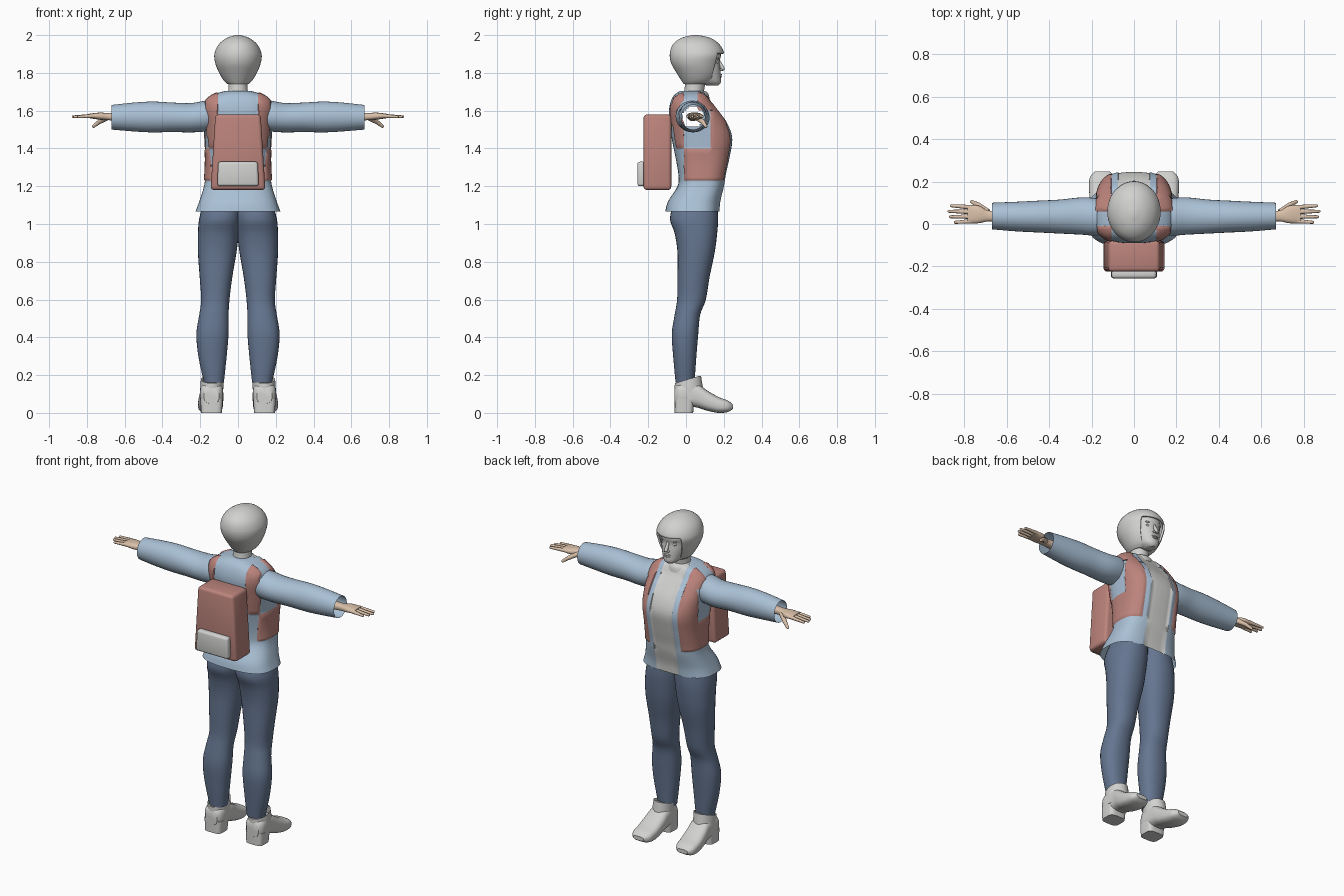
import bpy, bmesh, math
from mathutils import Vector, Matrix

if "Cube" in bpy.data.objects:
    bpy.data.objects.remove(bpy.data.objects["Cube"])


def material(name, r, g, b):
    mat = bpy.data.materials.new(name)
    mat.use_nodes = True
    mat.diffuse_color = (r, g, b, 1)
    mat.node_tree.nodes["Principled BSDF"].inputs["Base Color"].default_value = (r, g, b, 1)
    return mat


BLUE = material("light denim blue", .40, .53, .67)
RED = material("dusty red", .50, .23, .20)
NAVY = material("trouser navy", .13, .18, .28)
GREY = material("pale grey", .64, .64, .63)
SKIN = material("skin", .70, .53, .40)


def finish(name, bm, mats, mirror=False, angle=40):
    """Turn a bmesh into a smooth-shaded object."""
    mesh = bpy.data.meshes.new(name)
    bm.to_mesh(mesh)
    bm.free()
    for mat in mats:
        mesh.materials.append(mat)
    mesh.shade_smooth()
    mesh.set_sharp_from_angle(angle=math.radians(angle))
    ob = bpy.data.objects.new(name, mesh)
    bpy.context.collection.objects.link(ob)
    if mirror:
        ob.modifiers.new("mirror", 'MIRROR')
    return ob


def spline(a, b, c, d, t):
    return b + t / 2 * (c - a + t * (2 * a - 5 * b + 4 * c - d + t * (3 * (b - c) + d - a)))


def loft(rings, axis='z', power=2, sides=32, steps=4, caps=(True, True)):
    """Rings are (position, low a, high a, low b, high b) along an axis."""
    rows = []
    last = len(rings) - 1
    for i in range(last):
        four = [rings[max(i - 1, 0)], rings[i], rings[i + 1], rings[min(i + 2, last)]]
        rows += [[spline(*v, s / steps) for v in zip(*four)] for s in range(steps)]
    rows.append(list(rings[-1]))
    bm = bmesh.new()
    loops = []
    for t, a0, a1, b0, b1 in rows:
        loop = []
        for k in range(sides):
            ang = math.tau * k / sides
            c, s = math.cos(ang), math.sin(ang)
            a = (a0 + a1) / 2 + (a1 - a0) / 2 * math.copysign(abs(c) ** (2 / power), c)
            b = (b0 + b1) / 2 + (b1 - b0) / 2 * math.copysign(abs(s) ** (2 / power), s)
            loop.append(bm.verts.new({'x': (t, a, b), 'y': (a, t, b), 'z': (a, b, t)}[axis]))
        loops.append(loop)
    for lo, hi in zip(loops, loops[1:]):
        for k in range(sides):
            n = (k + 1) % sides
            bm.faces.new((lo[k], lo[n], hi[n], hi[k]))
    for use, loop in zip(caps, (loops[0], loops[-1])):
        if use:
            bm.faces.new(loop)
    bmesh.ops.recalc_face_normals(bm, faces=bm.faces)
    return bm


def even(rings):
    """Rings given by half width, symmetric about the middle."""
    return [(z, -w, w, lo, hi) for z, w, lo, hi in rings]


def cut(bm, co, normal):
    bmesh.ops.bisect_plane(bm, geom=bm.verts[:] + bm.edges[:] + bm.faces[:],
                           plane_co=co, plane_no=normal)


def drop(bm, test):
    bmesh.ops.delete(bm, geom=[f for f in bm.faces if test(f.calc_center_median())], context='FACES')


def rod(bm, p, q, r0, r1):
    """Tapered rod with a rounded tip."""
    p, q = Vector(p), Vector(q)
    turn = (q - p).to_track_quat('Z', 'Y').to_matrix().to_4x4()
    bmesh.ops.create_cone(bm, cap_ends=True, segments=12, radius1=r0, radius2=r1,
                          depth=(q - p).length, matrix=Matrix.Translation((p + q) / 2) @ turn)
    bmesh.ops.create_uvsphere(bm, u_segments=12, v_segments=8, radius=r1,
                              matrix=Matrix.Translation(q) @ turn)


def blob(bm, centre, size):
    bmesh.ops.create_uvsphere(bm, u_segments=16, v_segments=10, radius=1,
                              matrix=Matrix.Translation(centre) @ Matrix.Diagonal((*size, 1)))


# Jacket with shirt front and harness panels
bm = loft(even([(1.065, .225, -.11, .18), (1.12, .205, -.095, .185), (1.2, .18, -.045, .205),
                (1.26, .173, -.04, .215), (1.35, .17, -.055, .235), (1.45, .175, -.075, .25),
                (1.53, .18, -.085, .225), (1.6, .185, -.09, .175), (1.65, .175, -.08, .135),
                (1.685, .13, -.06, .115), (1.705, .065, -.03, .1)]),
          power=2.8, sides=64, steps=5, caps=(False, True))
for x in (.075, .105, .17):
    cut(bm, (x, 0, 0), (1, 0, 0))
    cut(bm, (-x, 0, 0), (1, 0, 0))
for y in (-.01, .06, .13):
    cut(bm, (0, y, 0), (0, 1, 0))
for z in (1.23, 1.4, 1.6):
    cut(bm, (0, 0, z), (0, 0, 1))


def torso_colour(c):
    x = abs(c.x)
    if x < .075 and c.y > .06:
        return 2
    if c.z < 1.23 or x < .105:
        return 0
    if c.z < 1.4:
        return int(c.y > -.01)
    front = c.y > (.06 if c.z > 1.6 else .13)
    back = c.y < -.01 and x < .17
    return int(front or back)


for f in bm.faces:
    f.material_index = torso_colour(f.calc_center_median())
bm.normal_update()
for v in bm.verts:
    kinds = {f.material_index for f in v.link_faces}
    if kinds == {1}:
        v.co += v.normal * .006
    elif kinds == {2}:
        v.co -= v.normal * .005
drop(bm, lambda c: abs(c.x) > .1 and math.hypot(c.y - .035, c.z - 1.565) < .055)
finish("jacket_body", bm, [BLUE, RED, GREY], angle=60)

# Open sleeves
bm = loft([(.1, -.04, .1, 1.5, 1.64), (.17, -.055, .12, 1.49, 1.652), (.25, -.05, .125, 1.485, 1.64),
           (.35, -.045, .115, 1.487, 1.643), (.45, -.04, .11, 1.485, 1.648),
           (.55, -.035, .105, 1.49, 1.643), (.67, -.025, .1, 1.5, 1.63)],
          axis='x', caps=(False, False))
finish("sleeves", bm, [BLUE], mirror=True)

# Hands with fingers and thumb
bm = loft([(.63, .01, .062, 1.545, 1.59), (.69, .012, .064, 1.55, 1.587),
           (.73, .004, .086, 1.552, 1.59), (.785, .002, .09, 1.56, 1.584)], axis='x', power=2.5, sides=20)
for i, reach in enumerate((.85, .872, .88, .868)):
    rod(bm, (.77, .013 + .022 * i, 1.572), (reach - .007, .008 + .026 * i, 1.568), .011, .007)
rod(bm, (.69, .055, 1.565), (.735, .09, 1.54), .016, .012)
rod(bm, (.735, .09, 1.54), (.765, .105, 1.517), .012, .008)
finish("hands", bm, [SKIN], mirror=True)

# Trousers
bm = loft([(.16, .075, .18, -.055, .045), (.3, .06, .21, -.068, .055), (.42, .05, .22, -.075, .065),
           (.52, .05, .205, -.06, .075), (.6, .045, .195, -.047, .105), (.72, .03, .203, -.045, .125),
           (.85, .008, .212, -.045, .152), (.95, -.005, .212, -.06, .165),
           (1.03, -.015, .205, -.085, .17), (1.12, -.015, .18, -.06, .165)], power=2.2)
finish("trouser_legs", bm, [NAVY], mirror=True)

# Ankle boots
bm = loft([(-.06, .1, .18, .05, .13), (-.03, .08, .2, .035, .16), (.05, .078, .2, .03, .16),
           (.11, .078, .208, .012, .12), (.17, .08, .212, 0, .085), (.22, .088, .208, .004, .066),
           (.248, .115, .185, .02, .045)], axis='y', power=2.8)
finish("boot_feet", bm, [GREY], mirror=True)
bm = loft([(.07, .08, .2, -.06, .1), (.13, .078, .2, -.06, .09), (.195, .075, .195, -.058, .08)])
cut(bm, (0, 0, .175), (0, -.3, 1))
drop(bm, lambda c: c.z - .3 * c.y > .175)
finish("boot_shafts", bm, [GREY], mirror=True)
bm = loft([(0, .085, .195, -.06, .038), (.075, .08, .2, -.06, .045)], power=4, steps=1)
finish("boot_heels", bm, [GREY], mirror=True)

# Neck and shirt collar
bm = loft(even([(1.64, .06, -.02, .1), (1.7, .052, -.01, .095), (1.78, .05, .0, .11)]))
finish("neck", bm, [GREY])
bm = loft(even([(1.66, .082, -.02, .125), (1.69, .07, -.025, .118), (1.705, .057, -.018, .1)]))
finish("shirt_collar", bm, [GREY])

# Head with facial features
bm = loft(even([(1.733, .022, .11, .172), (1.75, .045, .07, .184), (1.78, .064, .01, .184),
                (1.82, .076, -.02, .182), (1.86, .082, -.04, .178), (1.9, .084, -.05, .184),
                (1.95, .065, -.03, .155)]), power=2.3)
rod(bm, (0, .172, 1.868), (0, .194, 1.822), .007, .011)
for s in (-1, 1):
    blob(bm, (s * .033, .163, 1.856), (.016, .01, .008))
    blob(bm, (s * .034, .167, 1.876), (.022, .009, .005))
    blob(bm, (s * .01, .187, 1.816), (.008, .009, .006))
blob(bm, (0, .182, 1.79), (.022, .009, .005))
blob(bm, (0, .181, 1.78), (.019, .009, .005))
finish("head", bm, [GREY])

# Bobbed hair with a face opening below the fringe
bm = loft(even([(1.74, .055, -.012, .12), (1.76, .076, -.025, .15), (1.8, .1, -.05, .175),
                (1.85, .12, -.078, .19), (1.9, .125, -.086, .203), (1.95, .103, -.07, .178),
                (1.985, .06, -.025, .13), (2, .012, .035, .065)]), sides=48, caps=(False, True))
cut(bm, (0, 0, 1.903), (0, 0, 1))
cut(bm, (0, .15, 1.83), (0, 1, -.25))
drop(bm, lambda c: c.z < 1.903 and c.y - .15 > .25 * (c.z - 1.83))
hair = finish("hair", bm, [GREY])
hair.modifiers.new("thickness", 'SOLIDIFY').thickness = .012


def box(name, mat, half, top_half, y0, y1, z0, z1, bevel):
    """Bevelled box that can narrow towards the top."""
    bm = bmesh.new()
    bmesh.ops.create_cube(bm, size=1)
    for v in bm.verts:
        wide = top_half if v.co.z > 0 else half
        v.co = (math.copysign(wide, v.co.x), y1 if v.co.y > 0 else y0, z1 if v.co.z > 0 else z0)
    bmesh.ops.bevel(bm, geom=bm.edges[:], offset=bevel, segments=3, profile=.5, affect='EDGES')
    finish(name, bm, [mat], angle=35)


# Backpack and its pocket
box("backpack", RED, .145, .12, -.225, -.078, 1.18, 1.58, .018)
box("backpack_pocket", GREY, .11, .105, -.257, -.215, 1.2, 1.33, .014)
